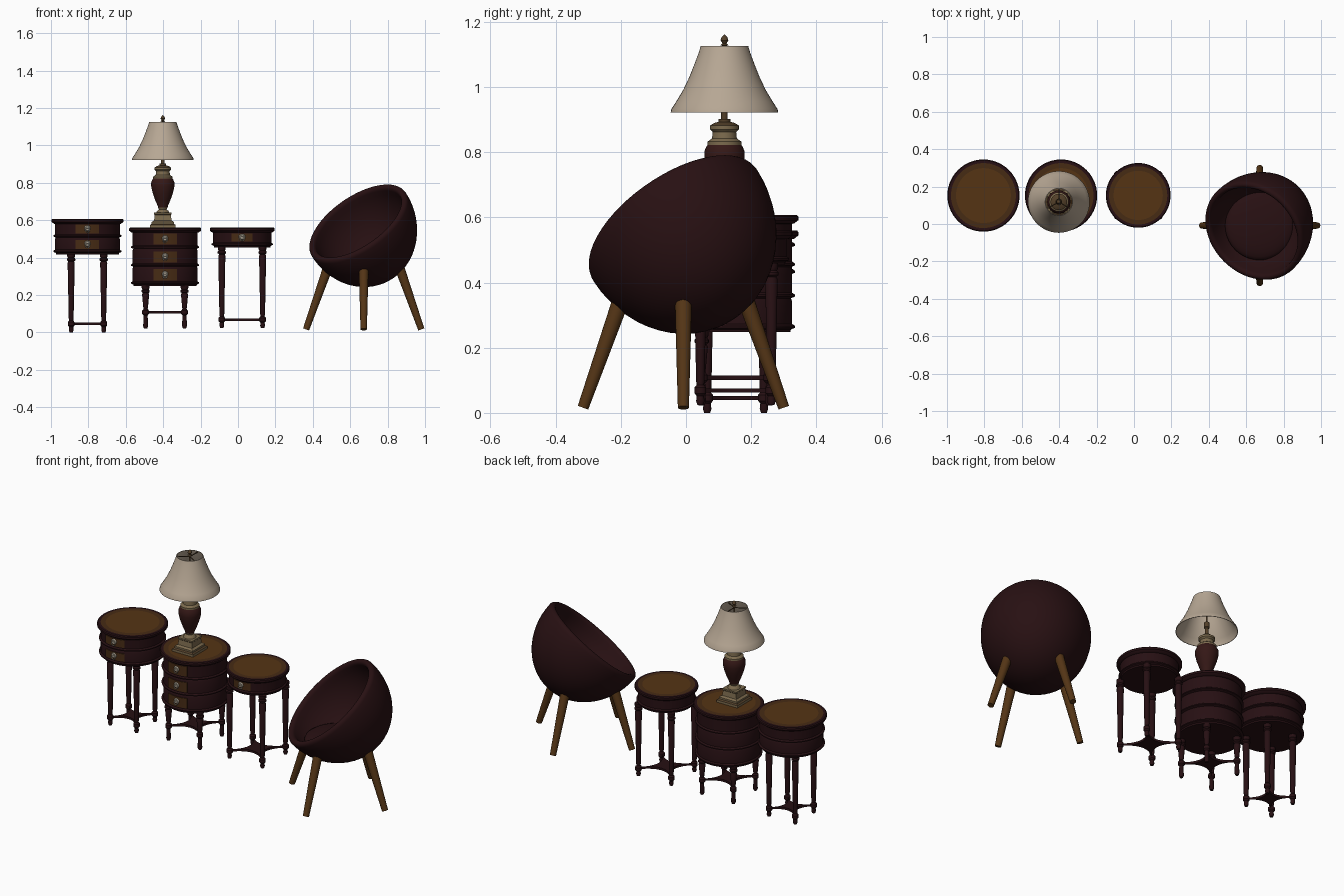
import bpy, bmesh, math
from mathutils import Vector, Matrix

if "Cube" in bpy.data.objects:
    bpy.data.objects.remove(bpy.data.objects["Cube"])

def mat(name, r, g, b):
    m = bpy.data.materials.new(name)
    m.diffuse_color = (r, g, b, 1)
    m.use_nodes = True
    m.node_tree.nodes["Principled BSDF"].inputs["Base Color"].default_value = m.diffuse_color
    return m

DARK = mat("dark mahogany", .020, .0050, .0065)
TOP = mat("brown table top", .090, .034, .007)
INLAY = mat("brown inlay", .062, .024, .007)
METAL = mat("pale metal", .38, .34, .27)
UPH = mat("dark upholstery", .021, .0052, .0062)
OAK = mat("brown leg wood", .090, .036, .008)
SHADE = mat("cream fabric", .47, .385, .295)
STONE = mat("antique tan", .20, .145, .075)
VASE = mat("lamp red brown", .035, .009, .008)
BRONZE = mat("bronze", .085, .050, .022)

def finish(name, bm, mats, angle=35, matrix=None):
    bmesh.ops.remove_doubles(bm, verts=bm.verts, dist=1e-5)
    bmesh.ops.recalc_face_normals(bm, faces=bm.faces)
    me = bpy.data.meshes.new(name)
    bm.to_mesh(me)
    bm.free()
    for m in mats:
        me.materials.append(m)
    ob = bpy.data.objects.new(name, me)
    bpy.context.collection.objects.link(ob)
    if matrix:
        ob.matrix_world = matrix
    bpy.ops.object.select_all(action='DESELECT')
    ob.select_set(True)
    bpy.context.view_layer.objects.active = ob
    bpy.ops.object.shade_smooth_by_angle(angle=math.radians(angle))
    return ob

def lathe(name, pts, mats, loc=(0, 0, 0), seg=32, rule=None, matrix=None, turn=0.0, angle=35):
    """Spin (radius, height) points round z; rule(radius, height) picks the material."""
    bm = bmesh.new()
    rings = []
    for r, z in pts:
        rings.append([bm.verts.new((r * math.cos(turn + 2 * math.pi * i / seg),
                                    r * math.sin(turn + 2 * math.pi * i / seg), z)) for i in range(seg)])
    for k in range(len(pts) - 1):
        a, b = rings[k], rings[k + 1]
        for i in range(seg):
            j = (i + 1) % seg
            f = bm.faces.new((a[i], a[j], b[j], b[i]))
            if rule:
                f.material_index = rule((pts[k][0] + pts[k + 1][0]) / 2, (pts[k][1] + pts[k + 1][1]) / 2)
    return finish(name, bm, mats, angle, matrix or Matrix.Translation(loc))

def rod(name, a, b, ra, rb, m, seg=20):
    a, b = Vector(a), Vector(b)
    d = b - a
    mx = Matrix.Translation(a) @ d.to_track_quat('Z', 'Y').to_matrix().to_4x4()
    return lathe(name, [(0, 0), (ra, 0), (rb, d.length), (0, d.length)], [m], seg=seg, matrix=mx)

def prism(name, outline, z0, z1, m, loc):
    bm = bmesh.new()
    f = bm.faces.new([bm.verts.new((x, y, z0)) for x, y in outline])
    res = bmesh.ops.extrude_face_region(bm, geom=[f])
    bmesh.ops.translate(bm, vec=(0, 0, z1 - z0),
                        verts=[v for v in res['geom'] if isinstance(v, bmesh.types.BMVert)])
    return finish(name, bm, [m], 35, Matrix.Translation(loc))

def arc_plate(name, r0, r1, half, z0, z1, m, loc):
    """Curved plate on the front of a drum."""
    ang = [-math.pi / 2 - half + 2 * half * i / 10 for i in range(11)]
    out = [(r1 * math.cos(a), r1 * math.sin(a)) for a in ang]
    out += [(r0 * math.cos(a), r0 * math.sin(a)) for a in reversed(ang)]
    return prism(name, out, z0, z1, m, loc)

def table(name, cx, cy, R, zb, zt, drawers, off, zshelf, zfoot):
    c = (cx, cy, 0)
    # drum with a moulding under every drawer, then the moulded top
    step = (zt - .025 - zb) / drawers
    pts = [(0, zb), (.87 * R, zb)]
    for i in range(drawers):
        z = zb + i * step
        pts += [(.88 * R, z + .008), (.945 * R, z + .013), (.945 * R, z + .019),
                (.90 * R, z + .025), (.90 * R, z + step - .002)]
    pts += [(.93 * R, zt - .026), (.97 * R, zt - .020), (R, zt - .016), (R, zt - .005),
            (.975 * R, zt), (.90 * R, zt), (.76 * R, zt), (0, zt)]
    lathe(name + "_drum", pts, [DARK, INLAY, TOP], c, 56,
          lambda r, z: 0 if z < zt - .0005 or r > .92 * R else (1 if r > .78 * R else 2))
    # drawer fronts and pulls
    for i in range(drawers):
        z0, z1 = zb + i * step + .030, zb + (i + 1) * step - .006
        zc = (z0 + z1) / 2
        arc_plate(f"{name}_drawer_panel_{i}", .88 * R, .90 * R + .004, .36, z0, z1, INLAY, c)
        y = cy - .90 * R - .003
        rod(f"{name}_pull_plate_{i}", (cx, y, zc + .004), (cx, y - .006, zc + .004), .017, .012, METAL)
        bpy.ops.mesh.primitive_torus_add(location=(cx, y - .007, zc - .006), rotation=(math.pi / 2, 0, 0),
                                         major_radius=.012, minor_radius=.0025,
                                         major_segments=20, minor_segments=6)
        ob = bpy.context.object
        ob.name = f"{name}_pull_ring_{i}"
        ob.data.materials.append(METAL)
        bpy.ops.object.shade_smooth()
    # turned legs
    leg = [(0, zfoot), (.009, zfoot), (.013, zfoot + .012), (.011, zshelf - .016), (.018, zshelf - .008),
           (.018, zshelf + .010), (.011, zshelf + .018), (.013, zshelf + .03), (.019, zb - .045),
           (.015, zb - .038), (.022, zb - .032), (.022, zb - .024), (.017, zb - .018),
           (.021, zb - .01), (.021, zb + .005), (0, zb + .005)]
    for i, (sx, sy) in enumerate([(-1, -1), (1, -1), (1, 1), (-1, 1)]):
        lathe(f"{name}_leg_{i}", leg, [DARK], (cx + sx * off, cy + sy * off, 0), 16)
    # shelf with four hollow sides
    outline = []
    for q in range(4):
        for i in range(10):
            t = -1 + 2 * i / 10
            x, y = off * t, -off * (.45 + .55 * t * t)
            a = q * math.pi / 2
            outline.append((x * math.cos(a) - y * math.sin(a), x * math.sin(a) + y * math.cos(a)))
    prism(name + "_shelf", outline, zshelf - .006, zshelf + .007, DARK, c)

table("left_table", -.805, .152, .193, .417, .607, 2, .087, .045, 0)
table("middle_table", -.390, .152, .193, .248, .560, 3, .104, .107, .022)
table("right_table", .0225, .153, .173, .455, .560, 1, .109, .068, .024)

# lamp: square stepped plinth, vase, collar, stem
L = (-.402, .118, 0)
k = math.sqrt(2)
lathe("lamp_plinth", [(0, .56), (.069 * k, .56), (.069 * k, .574), (.060 * k, .580), (.060 * k, .590),
                      (.047 * k, .598), (.043 * k, .628), (.047 * k, .632), (.047 * k, .640), (0, .640)],
      [STONE, BRONZE], L, 4, lambda r, z: 1 if .574 < z < .583 or z < .561 else 0, turn=math.pi / 4)
lathe("lamp_vase", [(0, .638), (.036, .638), (.030, .650), (.020, .658), (.026, .668), (.027, .676),
                    (.040, .705), (.054, .745), (.062, .780), (.062, .802), (.055, .818), (.050, .825), (0, .825)],
      [VASE, STONE], L, 36, lambda r, z: 1 if z < .67 else 0)
lathe("lamp_collar", [(0, .822), (.052, .822), (.052, .832), (.038, .842), (.036, .862), (.044, .870),
                      (.044, .882), (.030, .890), (.018, .893), (.018, .902), (0, .902)],
      [STONE, BRONZE], L, 32, lambda r, z: 1 if z > .885 else 0)
lathe("lamp_stem", [(0, .90), (.010, .90), (.010, .94), (.015, .945), (.015, .975), (.005, .98),
                    (.005, 1.125), (.012, 1.128), (.006, 1.134), (.012, 1.143), (.009, 1.152), (0, 1.162)],
      [BRONZE], L, 16)
# bell shade with open ends
curve = [(.165, .922), (.163, .932), (.148, .955), (.127, .990), (.108, 1.030), (.092, 1.070),
         (.079, 1.105), (.073, 1.125)]
loop = curve + [(r - .003, z) for r, z in reversed(curve)] + curve[:1]
lathe("lamp_shade", loop, [SHADE], L, 48, angle=60)
for i in range(3):
    a = math.pi / 2 + i * 2 * math.pi / 3
    rod(f"shade_spoke_{i}", (L[0], L[1], 1.118),
        (L[0] + .072 * math.cos(a), L[1] + .072 * math.sin(a), 1.118), .0028, .0028, BRONZE, 8)

# egg chair: half ellipsoid bowl tipped back, facing front left
C = Vector((.672, -.008, 0))
F = Vector((-1, -1, 0)).normalized()
S = Vector((1, -1, 0)).normalized()
Z = Vector((0, 0, 1))
N = (F * .67 + Z * .742).normalized()      # opening direction
D = N.cross(S).normalized()
if D.z < 0:
    D, S = -D, -S
o = C + F * .035 + Z * .575
bowl = Matrix(((S.x * .94, D.x, N.x, o.x), (S.y * .94, D.y, N.y, o.y),
               (S.z * .94, D.z, N.z, o.z), (0, 0, 0, 1)))
prof = []
for i in range(17):                        # outside
    t = math.pi / 2 * i / 16
    prof.append((.31 * math.sin(t), -.35 * math.cos(t)))
for i in range(1, 8):                      # rounded rim
    t = math.pi * i / 8
    prof.append((.291 + .019 * math.cos(t), .022 * math.sin(t)))
for i in range(17):                        # inside
    t = math.pi / 2 * (1 - i / 16)
    prof.append((.272 * math.sin(t), -.295 * math.cos(t)))
ob = lathe("chair_shell", prof, [UPH], seg=56, angle=60)
ob.data.transform(bowl)
if bowl.determinant() < 0:
    ob.data.flip_normals()
# seat cushion
q = C + F * .0 + Z * .362
cushion = [(.185 * math.sin(math.pi * i / 14), -.042 * math.cos(math.pi * i / 14)) for i in range(15)]
lathe("seat_cushion", cushion, [UPH], q, 40, angle=60)
# splayed legs
for i, (dx, dy) in enumerate([(-1, 0), (1, 0), (0, 1), (0, -1)]):
    rod(f"chair_leg_{i}", (C.x + dx * .308, C.y + dy * .308, .016),
        (C.x + dx * .192, C.y + dy * .192, .345), .017, .026, OAK, 20)
